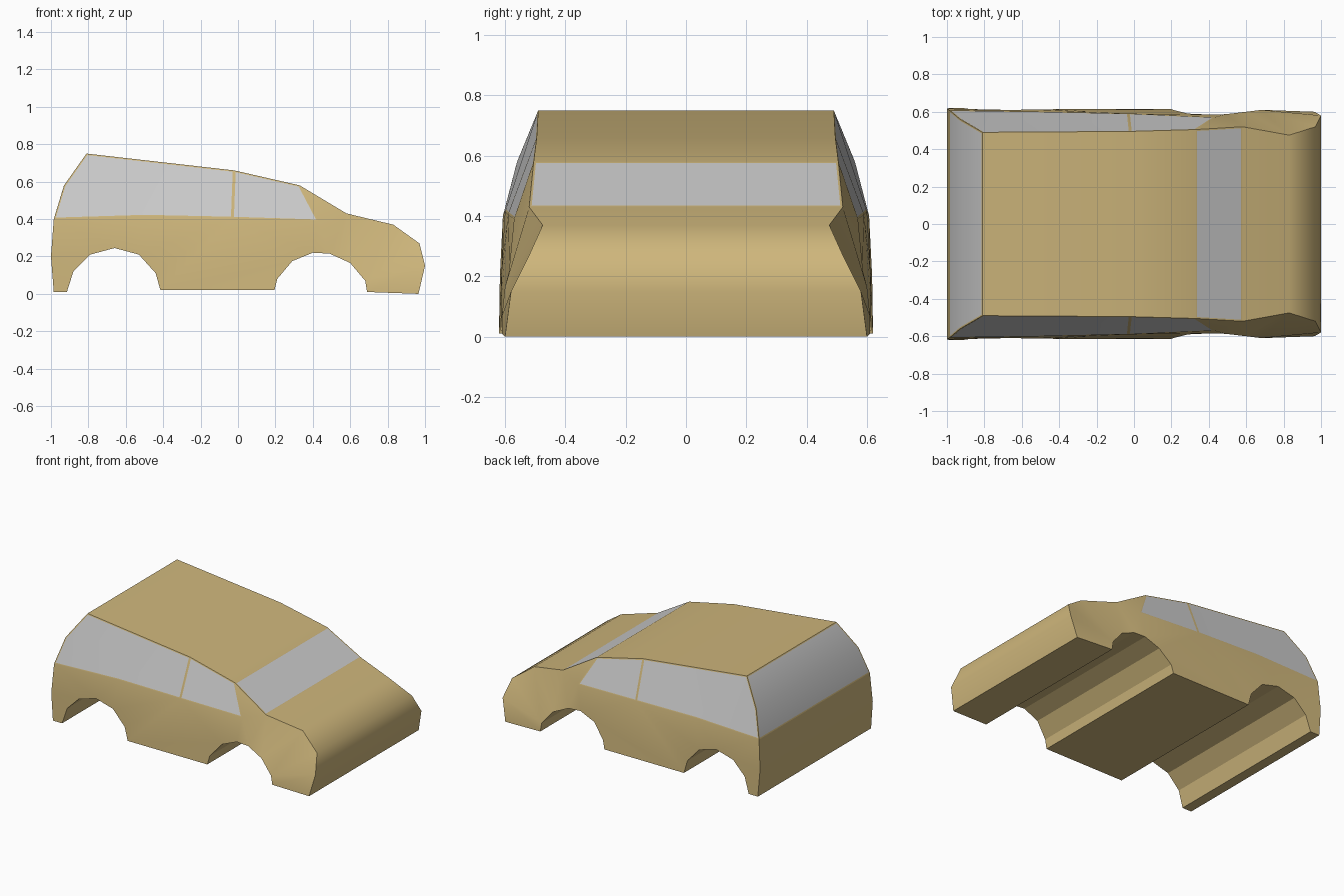
import bpy, bmesh

if "Cube" in bpy.data.objects:
    bpy.data.objects.remove(bpy.data.objects["Cube"])

# side outline: x, z, half width (clockwise from the rear belt line)
P = [(-.985, .40, .607), (-.93, .58, .56), (-.81, .75, .49), (-.02, .66, .495),
     (.33, .58, .505), (.58, .43, .52), (.83, .37, .475), (.97, .27, .52),
     (1, .15, .58), (.965, 0, .60), (.69, .01, .61), (.68, .07, .61),
     (.60, .165, .60), (.49, .215, .587), (.40, .22, .585), (.29, .175, .59),
     (.21, .08, .61), (.195, .02, .615), (-.415, .02, .615), (-.44, .11, .613),
     (-.53, .21, .612), (-.66, .245, .61), (-.79, .21, .612), (-.88, .12, .615),
     (-.915, .01, .62), (-.985, .01, .62), (-1, .2, .617)]
N = len(P)
# inner belt-line points under the side windows
P += [(-.5, .415, .60), (-.03, .405, .59), (.43, .39, .57)]

# side panels as point indices
PANELS = [(29, 4, 5), (26, 0, 22, 23), (25, 26, 23, 24), (0, 27, 21, 22),
          (27, 20, 21), (27, 28, 18, 19, 20), (28, 15, 16, 17, 18),
          (28, 29, 14, 15), (29, 5, 13, 14), (5, 6, 12, 13), (6, 7, 11, 12),
          (7, 8, 11), (8, 9, 10, 11)]
SIDE_WINDOWS = [[(0, 1, 2, 27), (27, 2, 3, 28)], [(28, 3, 4, 29)]]

bm = bmesh.new()
left = [bm.verts.new((x, w, z)) for x, z, w in P]
right = [bm.verts.new((x, -w, z)) for x, z, w in P]
windows = []

# both sides
for side in (left, right):
    for panel in PANELS:
        bm.faces.new([side[i] for i in panel]).smooth = True
    for group in SIDE_WINDOWS:
        windows.append([bm.faces.new([side[i] for i in f]) for f in group])

# roof, windscreen, bonnet, bumpers, floor and wheel wells run straight across
across = []
for i in range(N):
    j = (i + 1) % N
    f = bm.faces.new((left[i], left[j], right[j], right[i]))
    f.smooth = i < 9
    across.append(f)
windows += [[across[0], across[1]], [across[4]]]
bmesh.ops.recalc_face_normals(bm, faces=bm.faces[:])

# thin painted frame round each window
for group in windows:
    rim = bmesh.ops.inset_region(bm, faces=group, thickness=.008,
                                 use_boundary=True, use_even_offset=True)
    for f in rim['faces']:
        f.smooth = True
    for f in group:
        f.material_index = 1
        f.smooth = True
for e in bm.edges:
    e.smooth = e.calc_face_angle(0) < .75


def make_part(name, index):
    part = bm.copy()
    bmesh.ops.delete(part, geom=[f for f in part.faces if f.material_index != index],
                     context='FACES')
    for f in part.faces:
        f.material_index = 0
    mesh = bpy.data.meshes.new(name)
    part.to_mesh(mesh)
    part.free()
    ob = bpy.data.objects.new(name, mesh)
    bpy.context.collection.objects.link(ob)
    return ob


# painted shell and grey glass
body = make_part("car_body", 0)
glass = make_part("window_glass", 1)
paint = bpy.data.materials.new("tan_paint")
paint.diffuse_color = (.62, .47, .2, 1)
paint.use_nodes = True
paint.node_tree.nodes["Principled BSDF"].inputs["Base Color"].default_value = paint.diffuse_color
body.data.materials.append(paint)
bm.free()
